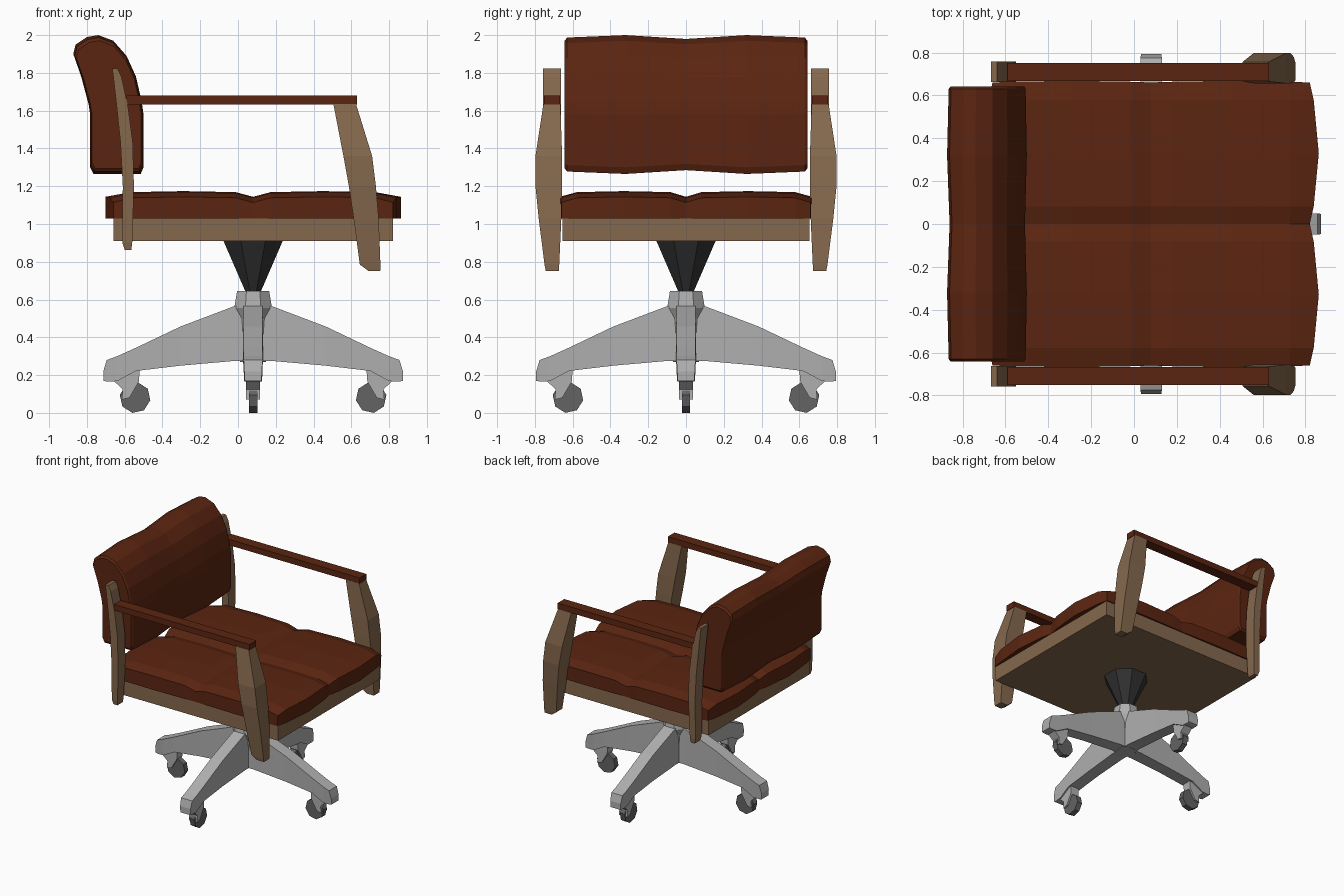
import bpy, bmesh, math
from mathutils import Vector, Matrix

if "Cube" in bpy.data.objects:
    bpy.data.objects.remove(bpy.data.objects["Cube"])


def material(name, rgb):
    m = bpy.data.materials.new(name)
    m.diffuse_color = (*rgb, 1)
    m.use_nodes = True
    m.node_tree.nodes["Principled BSDF"].inputs["Base Color"].default_value = m.diffuse_color
    return m


LEATHER = material("brown leather", (0.105, 0.0185, 0.0055))
WOOD = material("tan wood", (0.235, 0.14, 0.075))
METAL = material("light grey metal", (0.43, 0.43, 0.43))
DARK = material("black column", (0.032, 0.032, 0.032))
RUBBER = material("dark grey rubber", (0.125, 0.125, 0.125))
CX = 0.08  # x of the swivel axis


def finish(name, bm, mat, matrix=Matrix()):
    bmesh.ops.transform(bm, matrix=matrix, verts=bm.verts)
    bmesh.ops.recalc_face_normals(bm, faces=bm.faces)
    me = bpy.data.meshes.new(name)
    bm.to_mesh(me)
    bm.free()
    me.materials.append(mat)
    ob = bpy.data.objects.new(name, me)
    bpy.context.collection.objects.link(ob)
    return ob


def loft(name, rings, mat, matrix=Matrix()):
    """Skin a list of equal-length rings and cap both ends."""
    bm = bmesh.new()
    vs = [[bm.verts.new(p) for p in r] for r in rings]
    n = len(vs[0])
    for a, b in zip(vs, vs[1:]):
        for i in range(n):
            j = (i + 1) % n
            bm.faces.new((a[i], a[j], b[j], b[i]))
    bm.faces.new(vs[0])
    bm.faces.new(vs[-1])
    return finish(name, bm, mat, matrix)


def rect(z, x0, x1, y0, y1):
    return [(x0, y0, z), (x1, y0, z), (x1, y1, z), (x0, y1, z)]


def octagon(r, z):
    return [(CX + r * math.cos(math.radians(22.5 + 45 * i)),
             r * math.sin(math.radians(22.5 + 45 * i)), z) for i in range(8)]


# Seat frame
loft("seat_frame", [rect(z, -0.66, 0.82, -0.655, 0.653) for z in (0.91, 1.03)], WOOD)

# Seat cushion: four pads, domed by a height rule, with bulging outer edges
bm = bmesh.new()
bmesh.ops.create_grid(bm, x_segments=8, y_segments=8, size=1)
local = [-1, -0.75, 0, 0.75, 1]


def pad(t):
    """Map a grid coordinate to (position in -1..1, coordinate inside its pad)."""
    i = round((t + 1) * 4)
    k = 0 if i <= 4 else 1
    u = local[i - 4 * k]
    return (u - 1) / 2 + k, u


for v in bm.verts:
    (px, u), (py, w) = pad(v.co.x), pad(v.co.y)
    x, y = px * 0.74, py * 0.66
    if abs(px) > 0.99:
        x += math.copysign(0.042 * (1 - w * w), px)
    if abs(py) > 0.99:
        y += math.copysign(0.008 * (1 - u * u), py)
    v.co = (CX + x, y, 1.174 - 0.03 * u ** 6 - 0.03 * w ** 6)
base = bmesh.ops.extrude_face_region(bm, geom=bm.faces[:], use_keep_orig=True)
for e in base["geom"]:
    if isinstance(e, bmesh.types.BMVert):
        e.co.z = 1.03
finish("seat_cushion", bm, LEATHER)

# Backrest: curved side profile, swelling in two lobes across the width
profile = [(-0.765, 1.265), (-0.515, 1.265), (-0.50, 1.30), (-0.50, 1.58),
           (-0.51, 1.65), (-0.54, 1.78), (-0.59, 1.89), (-0.66, 1.97),
           (-0.74, 2.0), (-0.80, 1.99), (-0.86, 1.95), (-0.872, 1.90),
           (-0.83, 1.78), (-0.79, 1.63), (-0.783, 1.58), (-0.783, 1.30)]
rings = []
for y, s in ((-0.642, 0.92), (-0.63, 0.965), (-0.32, 1), (0, 0.945),
             (0.32, 1), (0.63, 0.965), (0.642, 0.92)):
    rings.append([(-0.66 + (x + 0.66) * s, y, 1.63 + (z - 1.63) * s) for x, z in profile])
loft("backrest", rings, LEATHER)

# Arm posts and armrests on both sides: rows are z, x0, x1, inner y, outer y
front_rows = [(0.752, 0.69, 0.753, 0.673, 0.743), (0.785, 0.645, 0.754, 0.671, 0.749),
              (1.03, 0.612, 0.745, 0.66, 0.78), (1.20, 0.587, 0.73, 0.656, 0.797),
              (1.36, 0.558, 0.71, 0.656, 0.797), (1.635, 0.505, 0.625, 0.665, 0.755)]
rear_rows = [(0.862, -0.60, -0.565, 0.675, 0.745), (0.90, -0.612, -0.56, 0.672, 0.75),
             (1.20, -0.61, -0.551, 0.662, 0.757), (1.43, -0.622, -0.557, 0.662, 0.757),
             (1.62, -0.642, -0.582, 0.662, 0.757), (1.78, -0.66, -0.617, 0.662, 0.757),
             (1.823, -0.666, -0.638, 0.662, 0.757)]
for side, s in (("right", -1), ("left", 1)):
    flip = Matrix.Scale(s, 4, Vector((0, 1, 0)))
    loft(side + "_front_post", [rect(*r) for r in front_rows], WOOD, flip)
    loft(side + "_rear_post", [rect(*r) for r in rear_rows], WOOD, flip)
    loft(side + "_armrest", [rect(z, -0.59, 0.63, 0.666, 0.752) for z in (1.632, 1.68)],
         LEATHER, flip)

# Swivel column and hub
loft("column", [octagon(0.043, 0.64), octagon(0.17, 0.911)], DARK)
loft("hub", [octagon(0.075, 0.27), octagon(0.085, 0.50), octagon(0.108, 0.555),
             octagon(0.092, 0.645)], METAL)

# Four base arms with casters: rows are radius, bottom z, top z, half widths
arm_rows = [(0.0, 0.275, 0.58, 0.055, 0.05), (0.10, 0.275, 0.565, 0.055, 0.05),
            (0.385, 0.25, 0.457, 0.05, 0.05), (0.62, 0.222, 0.345, 0.05, 0.05),
            (0.72, 0.168, 0.30, 0.047, 0.05), (0.775, 0.166, 0.28, 0.044, 0.05),
            (0.793, 0.17, 0.22, 0.044, 0.047)]
fork = [(0.755, 0.185), (0.69, 0.125), (0.695, 0.07), (0.655, 0.08),
        (0.605, 0.165), (0.60, 0.23)]
for i in range(4):
    turn = Matrix.Translation((CX, 0, 0)) @ Matrix.Rotation(i * math.pi / 2, 4, 'Z')
    loft(f"base_arm_{i + 1}", [[(r, -b, z0), (r, b, z0), (r, t, z1), (r, -t, z1)]
                               for r, z0, z1, b, t in arm_rows], METAL, turn)
    loft(f"caster_fork_{i + 1}", [[(r, y, z) for r, z in fork] for y in (-0.037, 0.037)],
         METAL, turn)
    loft(f"caster_wheel_{i + 1}",
         [[(0.625 + 0.082 * math.cos(a), y, 0.081 + 0.082 * math.sin(a))
           for a in [math.radians(10 + 45 * k) for k in range(8)]]
          for y in (-0.022, 0.022)], RUBBER, turn)
